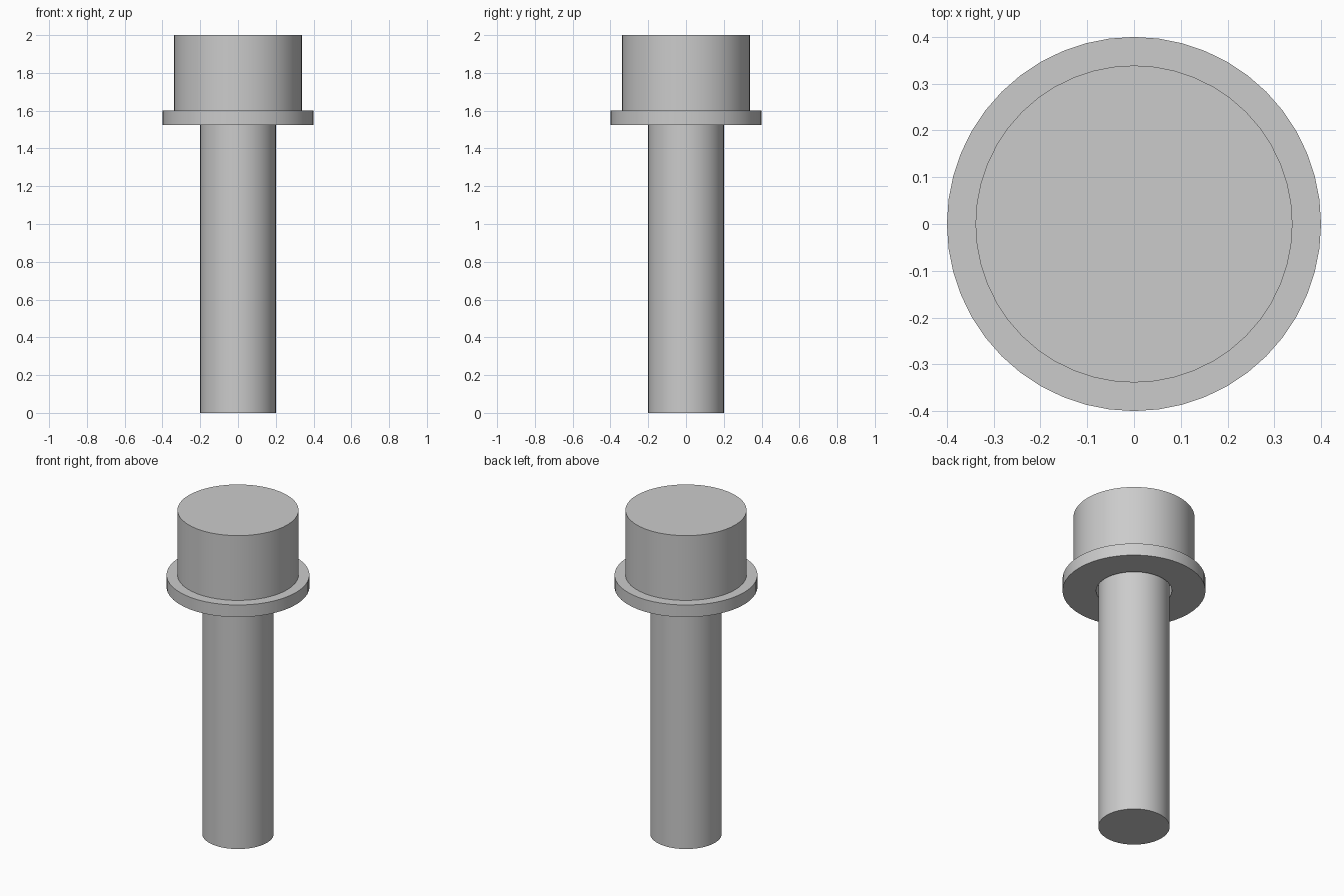
import bpy
import bmesh
from math import tau, cos, sin, radians

SIDES = 48

cube = bpy.data.objects.get("Cube")
if cube:
    bpy.data.objects.remove(cube, do_unlink=True)

steel = bpy.data.materials.new("grey_steel")
steel.use_nodes = True
colour = (0.6, 0.6, 0.6, 1)
steel.diffuse_color = colour
steel.node_tree.nodes["Principled BSDF"].inputs["Base Color"].default_value = colour


def lathe(name, profile, closed=False):
    """Revolve (radius, height) points about z; an open profile gets end caps."""
    bm = bmesh.new()
    rings = [[bm.verts.new((r * cos(tau * i / SIDES), r * sin(tau * i / SIDES), z))
              for i in range(SIDES)] for r, z in profile]
    pairs = list(zip(rings, rings[1:]))
    if closed:
        pairs.append((rings[-1], rings[0]))
    else:
        bm.faces.new(rings[0][::-1])
        bm.faces.new(rings[-1])
    for low, high in pairs:
        for i in range(SIDES):
            j = (i + 1) % SIDES
            bm.faces.new((low[i], low[j], high[j], high[i]))
    bmesh.ops.recalc_face_normals(bm, faces=bm.faces)
    mesh = bpy.data.meshes.new(name)
    bm.to_mesh(mesh)
    bm.free()
    mesh.materials.append(steel)
    obj = bpy.data.objects.new(name, mesh)
    bpy.context.collection.objects.link(obj)
    bpy.ops.object.select_all(action="DESELECT")
    obj.select_set(True)
    bpy.context.view_layer.objects.active = obj
    bpy.ops.object.shade_smooth_by_angle(angle=radians(30))
    return obj


# Bolt: shaft and cylindrical head in one solid
lathe("bolt", [(0.2, 0), (0.2, 1.6), (0.339, 1.6), (0.339, 2)])

# Loose washer under the head, with a small clearance round the shaft
lathe("washer", [(0.212, 1.525), (0.4, 1.525), (0.4, 1.6), (0.212, 1.6)], closed=True)
